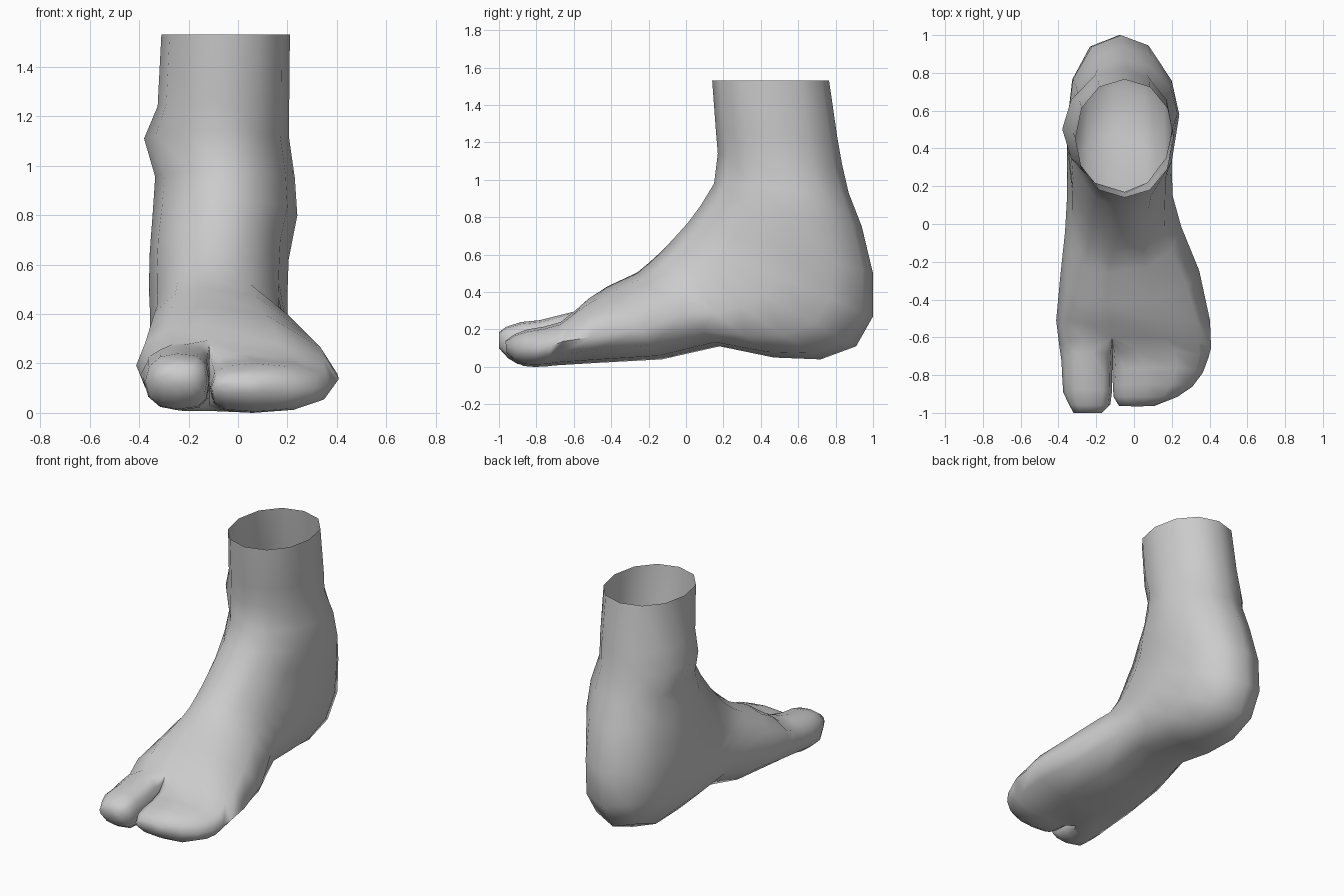
import bpy, bmesh, math

if "Cube" in bpy.data.objects:
    bpy.data.objects.remove(bpy.data.objects["Cube"])

Q = 3  # points per quarter of a cross-section


def curve(v, power):
    return math.copysign(abs(v) ** (2 / power), v) if abs(v) > 1e-6 else 0


def section(bm, row, inner):
    """Ring through a front/top point, a back/bottom point and two side limits."""
    fy, fz, by, bz, xl, xr, xt, t, power = row
    verts = []
    for i in range(4 * Q):
        a = math.pi / 2 * i / Q
        c, s = math.cos(a), math.sin(a)
        p = 3.0 if s * inner > 0 else power   # flatter wall inside the toe gap
        u, w = curve(c, p), curve(s, p)
        mid = t if s > 0 and inner <= 0 else 0.5  # height of the widest point
        k = mid + u * ((1 - mid) if u > 0 else mid)
        x = xt + w * ((xr - xt) if w > 0 else (xt - xl))
        verts.append(bm.verts.new((x, by + (fy - by) * k, bz + (fz - bz) * k)))
    return verts


def loft(bm, rows, inner=0, cap=False):
    rings = [section(bm, r, inner) for r in rows]
    n = 4 * Q
    for a, b in zip(rings, rings[1:]):
        for i in range(n):
            j = (i + 1) % n
            bm.faces.new((a[i], a[j], b[j], b[i]))
    if cap:
        bm.faces.new(rings[-1])


# front y, z, back y, z, left x, right x, crest x, right-side height, squareness
body = [
    (.14, 1.53, .765, 1.53, -.31, .21, -.05, .5, 2.1),
    (.16, 1.26, .81, 1.22, -.325, .207, -.05, .5, 2.1),
    (.17, 1.14, .835, 1.08, -.38, .207, -.05, .48, 1.85),
    (.15, .98, .87, .93, -.335, .23, -.05, .4, 2.0),
    (.08, .865, .94, .75, -.345, .24, -.06, .42, 2.0),
    (.01, .77, 1.0, .50, -.358, .205, -.07, .45, 2.2),
    (-.04, .715, 1.0, .27, -.36, .20, -.08, .48, 2.3),
    (-.09, .66, .91, .11, -.355, .20, -.10, .5, 2.3),
    (-.145, .605, .72, .04, -.355, .20, -.115, .5, 2.25),
    (-.20, .555, .47, .05, -.355, .205, -.125, .48, 2.15),
    (-.26, .505, .18, .11, -.365, .25, -.135, .44, 2.1),
    (-.42, .43, -.13, .04, -.39, .345, -.15, .4, 2.1),
    (-.52, .365, -.50, .02, -.412, .402, -.13, .4, 2.1),
    (-.60, .295, -.70, .008, -.395, .408, -.115, .45, 2.2),
]
# toes: top y, top z, bottom y, bottom z, left x, right x, crest x
big_toe = [
    (-.68, .275, -.77, .008, -.384, -.114, -.22),
    (-.78, .25, -.84, .01, -.38, -.116, -.24),
    (-.88, .24, -.90, .015, -.375, -.117, -.245),
    (-.96, .215, -.95, .045, -.345, -.125, -.245),
    (-1.0, .185, -1.0, .10, -.32, -.17, -.245),
]
small_toes = [
    (-.67, .24, -.75, .002, -.116, .393, .02),
    (-.76, .215, -.81, .0, -.114, .365, .06),
    (-.85, .20, -.87, .005, -.112, .31, .07),
    (-.915, .175, -.915, .03, -.108, .23, .06),
    (-.965, .14, -.96, .075, -.08, .11, .03),
]


def toe_rows(rows, start):
    return [start] + [r + (.48, 2.25) for r in rows]


bm = bmesh.new()
loft(bm, body)
# the last body ring splits along its crest into the two toe branches
end = body[-1]
left_start = end[:5] + (end[6],) + end[6:]
right_start = end[:4] + (end[6],) + end[5:]
loft(bm, toe_rows(big_toe, left_start), inner=1, cap=True)
loft(bm, toe_rows(small_toes, right_start), inner=-1, cap=True)
bmesh.ops.remove_doubles(bm, verts=bm.verts, dist=0.0005)
bmesh.ops.recalc_face_normals(bm, faces=bm.faces)

mesh = bpy.data.meshes.new("foot")
bm.to_mesh(mesh)
bm.free()
foot = bpy.data.objects.new("foot", mesh)
bpy.context.collection.objects.link(foot)
bpy.context.view_layer.objects.active = foot
foot.select_set(True)
bpy.ops.object.shade_smooth_by_angle(angle=math.radians(75))
